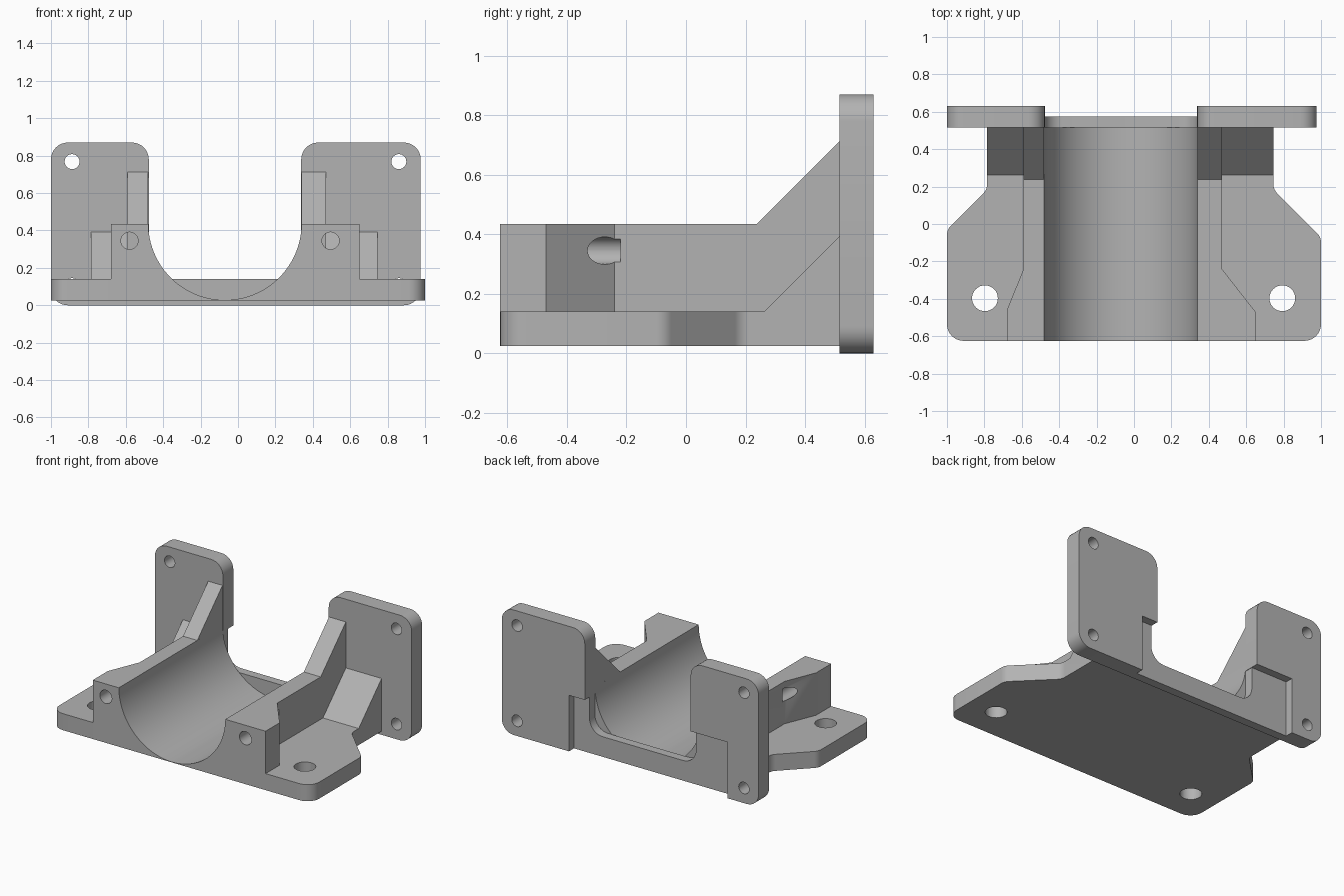
import bpy, bmesh
from math import tan, sin
from mathutils import Vector

if "Cube" in bpy.data.objects:
    bpy.data.objects.remove(bpy.data.objects["Cube"])

grey = bpy.data.materials.new("plain grey")
grey.use_nodes = True
grey.diffuse_color = (0.45, 0.45, 0.45, 1)
grey.node_tree.nodes["Principled BSDF"].inputs["Base Color"].default_value = (0.45, 0.45, 0.45, 1)

PLACE = {"x": lambda a, b, h: (h, a, b),
         "y": lambda a, b, h: (a, h, b),
         "z": lambda a, b, h: (a, b, h)}


def rounded(corners, steps):
    """Outline from (a, b) or (a, b, radius) corners, with filleted radii."""
    out, n = [], len(corners)
    for i, c in enumerate(corners):
        p = Vector(c[:2])
        if len(c) == 2:
            out.append(p)
            continue
        u = (Vector(corners[i - 1][:2]) - p).normalized()
        v = (Vector(corners[(i + 1) % n][:2]) - p).normalized()
        half, r = u.angle(v) / 2, c[2]
        centre = p + (u + v).normalized() * r / sin(half)
        start = (p + u * r / tan(half) - centre).normalized()
        end = (p + v * r / tan(half) - centre).normalized()
        out += [centre + start.slerp(end, k / steps) * r for k in range(steps + 1)]
    return out


def prism(name, axis, corners, lo, hi, steps=8):
    """Extrude an outline along an axis."""
    bm = bmesh.new()
    face = bm.faces.new([bm.verts.new(PLACE[axis](p.x, p.y, lo)) for p in rounded(corners, steps)])
    top = bmesh.ops.extrude_face_region(bm, geom=[face])["geom"]
    bmesh.ops.translate(bm, vec=PLACE[axis](0, 0, hi - lo),
                        verts=[g for g in top if isinstance(g, bmesh.types.BMVert)])
    bmesh.ops.recalc_face_normals(bm, faces=bm.faces)
    mesh = bpy.data.meshes.new(name)
    bm.to_mesh(mesh)
    bm.free()
    obj = bpy.data.objects.new(name, mesh)
    bpy.context.collection.objects.link(obj)
    mesh.materials.append(grey)
    return obj


def rod(axis, a, b, r, lo, hi):
    """Round hole cutter."""
    box = [(a - r, b - r), (a + r, b - r), (a + r, b + r), (a - r, b + r)]
    return prism("hole", axis, [(x, y, r * 0.999) for x, y in box], lo, hi)


def combine(obj, others, operation):
    bpy.context.view_layer.objects.active = obj
    for other in others:
        mod = obj.modifiers.new("combine", "BOOLEAN")
        mod.operation, mod.solver, mod.object = operation, "EXACT", other
        bpy.ops.object.modifier_apply(modifier=mod.name)
        bpy.data.objects.remove(other)


FRONT, WALL, LIP, BACK = -0.625, 0.515, 0.575, 0.63
BOTTOM, DECK, RIM = 0.025, 0.14, 0.435

# Base plate with wide front ears
body = prism("cradle_body", "z", [
    (-1, FRONT, 0.09), (1, FRONT, 0.09), (1, -0.07, 0.07), (0.745, 0.185, 0.07),
    (0.745, WALL), (-0.785, WALL), (-0.785, 0.185, 0.07), (-1, -0.03, 0.07)], BOTTOM, DECK)

# Saddle block that holds the bore, flared at the front
parts = [prism("saddle", "z", [
    (-0.68, FRONT), (0.65, FRONT), (0.65, -0.47), (0.47, -0.24),
    (0.47, WALL), (-0.59, WALL), (-0.59, -0.24), (-0.68, -0.46)], BOTTOM, RIM)]

# Sloped gussets, tall ones on the rim and low ones on the plate
for lo, hi in ((-0.59, -0.48), (0.34, 0.47)):
    parts.append(prism("tall_gusset", "x", [(0.238, RIM), (WALL, RIM), (WALL, 0.712)], lo, hi))
for lo, hi in ((-0.785, -0.59), (0.47, 0.745)):
    parts.append(prism("low_gusset", "x", [(0.263, DECK), (WALL, DECK), (WALL, 0.392)], lo, hi))
combine(body, parts, "UNION")

# Bore, lug screw holes and plate holes
cuts = [prism("bore", "y", [(-0.48, 1), (0.34, 1), (0.34, 0.028, 0.4099), (-0.48, 0.028, 0.4099)],
              -1, 1, steps=24)]
for x in (-0.58, 0.495):
    cuts.append(rod("y", x, 0.345, 0.046, -1, -0.22))
for x in (-0.797, 0.793):
    cuts.append(rod("z", x, -0.397, 0.069, -1, 1))
combine(body, cuts, "DIFFERENCE")

# Back strip with a round-cornered opening
strip = prism("back_strip", "y", [
    (-0.76, 0), (0.46, 0), (0.46, 0.39), (0.34, 0.39), (0.34, DECK, 0.1),
    (-0.48, DECK, 0.1), (-0.48, 0.39), (-0.76, 0.39)], WALL, LIP)

# Upright mounting flanges, notched around the strip
flanges = []
for name, inner, notch, outer, hole in (("right_flange", -0.477, -0.76, -1, -0.887),
                                        ("left_flange", 0.338, 0.46, 0.977, 0.86)):
    flange = prism(name, "y", [
        (notch, 0), (outer, 0, 0.09), (outer, 0.87, 0.09), (inner, 0.87, 0.09),
        (inner, 0.39), (notch, 0.39)], WALL, BACK)
    combine(flange, [rod("y", hole, z, 0.04, 0, 1) for z in (0.105, 0.768)], "DIFFERENCE")
    flanges.append(flange)

# Smooth the rounded faces, keep the edges sharp
for obj in [body, strip] + flanges:
    bpy.ops.object.select_all(action="DESELECT")
    obj.select_set(True)
    bpy.context.view_layer.objects.active = obj
    bpy.ops.object.shade_smooth_by_angle(angle=0.42)
